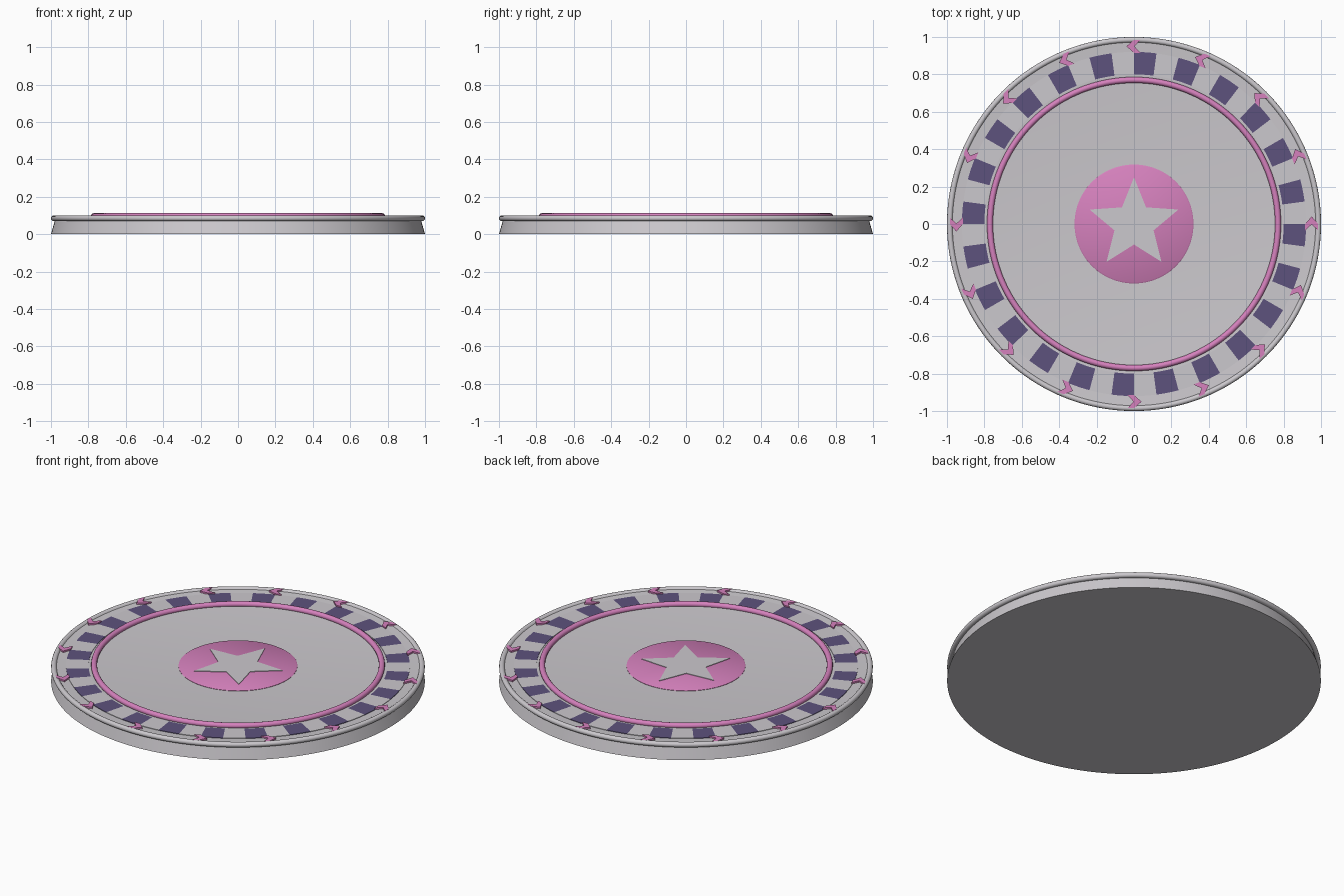
import bpy, bmesh
from math import sin, cos, pi, radians

cube = bpy.data.objects.get("Cube")
if cube:
    bpy.data.objects.remove(cube, do_unlink=True)

SEGMENTS = 192


def material(name, colour):
    mat = bpy.data.materials.new(name)
    mat.use_nodes = True
    mat.diffuse_color = (*colour, 1)
    mat.node_tree.nodes["Principled BSDF"].inputs["Base Color"].default_value = (*colour, 1)
    return mat


grey = material("light_grey", (0.60, 0.58, 0.61))
pink = material("pink", (0.67, 0.22, 0.51))
purple = material("dark_purple", (0.11, 0.085, 0.205))


def finish(bm, name, mats, smooth=True):
    bmesh.ops.recalc_face_normals(bm, faces=bm.faces)
    mesh = bpy.data.meshes.new(name)
    bm.to_mesh(mesh)
    bm.free()
    for mat in mats:
        mesh.materials.append(mat)
    obj = bpy.data.objects.new(name, mesh)
    bpy.context.collection.objects.link(obj)
    if smooth:
        bpy.ops.object.select_all(action='DESELECT')
        obj.select_set(True)
        bpy.context.view_layer.objects.active = obj
        bpy.ops.object.shade_smooth_by_angle(angle=radians(35))
    return obj


def lathe(name, profile, mats, closed=False, rule=lambda i: 0):
    """Turn an (r, z) profile; open profiles get flat caps."""
    bm = bmesh.new()
    rings = []
    for r, z in profile:
        rings.append([bm.verts.new((r * cos(2 * pi * i / SEGMENTS),
                                    r * sin(2 * pi * i / SEGMENTS), z))
                      for i in range(SEGMENTS)])
    pairs = list(zip(rings, rings[1:]))
    if closed:
        pairs.append((rings[-1], rings[0]))
    else:
        bm.faces.new(rings[0])
        bm.faces.new(rings[-1])
    for a, b in pairs:
        for i in range(SEGMENTS):
            j = (i + 1) % SEGMENTS
            face = bm.faces.new((a[i], a[j], b[j], b[i]))
            face.material_index = rule(i)
    return finish(bm, name, mats, smooth=True)


def plate(name, outline, bottom, top, mat):
    """Extrude a flat outline between two heights."""
    bm = bmesh.new()
    low = [bm.verts.new((x, y, bottom)) for x, y in outline]
    high = [bm.verts.new((x, y, top)) for x, y in outline]
    bm.faces.new(low)
    bm.faces.new(high)
    for i in range(len(outline)):
        j = (i + 1) % len(outline)
        bm.faces.new((low[i], low[j], high[j], high[i]))
    return finish(bm, name, [mat], smooth=False)


# Disc body with flared foot and rounded lip
lip = [(0.985 + 0.015 * cos(radians(a)), 0.085 + 0.015 * sin(radians(a)))
       for a in range(-90, 161, 25)]
lathe("disc_body", [(1.0, 0), (0.98, 0.07)] + lip + [(0.97, 0.09)], [grey])

# Band of alternating tiles
lathe("tile_band", [(0.80, 0.085), (0.92, 0.085), (0.92, 0.093), (0.80, 0.093)],
      [grey, purple], closed=True, rule=lambda i: (i // 4) % 2)

# Raised round ring
lathe("inner_ring", [(0.77 + 0.016 * cos(pi * k / 6), 0.097 + 0.016 * sin(pi * k / 6))
                     for k in range(12)], [pink], closed=True)

# Centre medallion and star
lathe("medallion", [(0.318, 0.085), (0.318, 0.092), (0.312, 0.096)], [pink])
star = []
for k in range(10):
    radius = 0.11 if k % 2 else 0.25
    angle = pi / 2 + k * pi / 5
    star.append((radius * cos(angle), radius * sin(angle)))
plate("star", star, 0.091, 0.099, grey)

# Direction chevrons around the edge
chevron = [(0.04, 0), (0, 0.035), (-0.035, 0.035), (-0.002, 0), (-0.035, -0.035), (0, -0.035)]
for k in range(16):
    a = 2 * pi * k / 16
    outline = [((0.95 + r) * cos(a) - t * sin(a), (0.95 + r) * sin(a) + t * cos(a))
               for t, r in chevron]
    plate(f"chevron_{k + 1}", outline, 0.091, 0.1005, pink)
